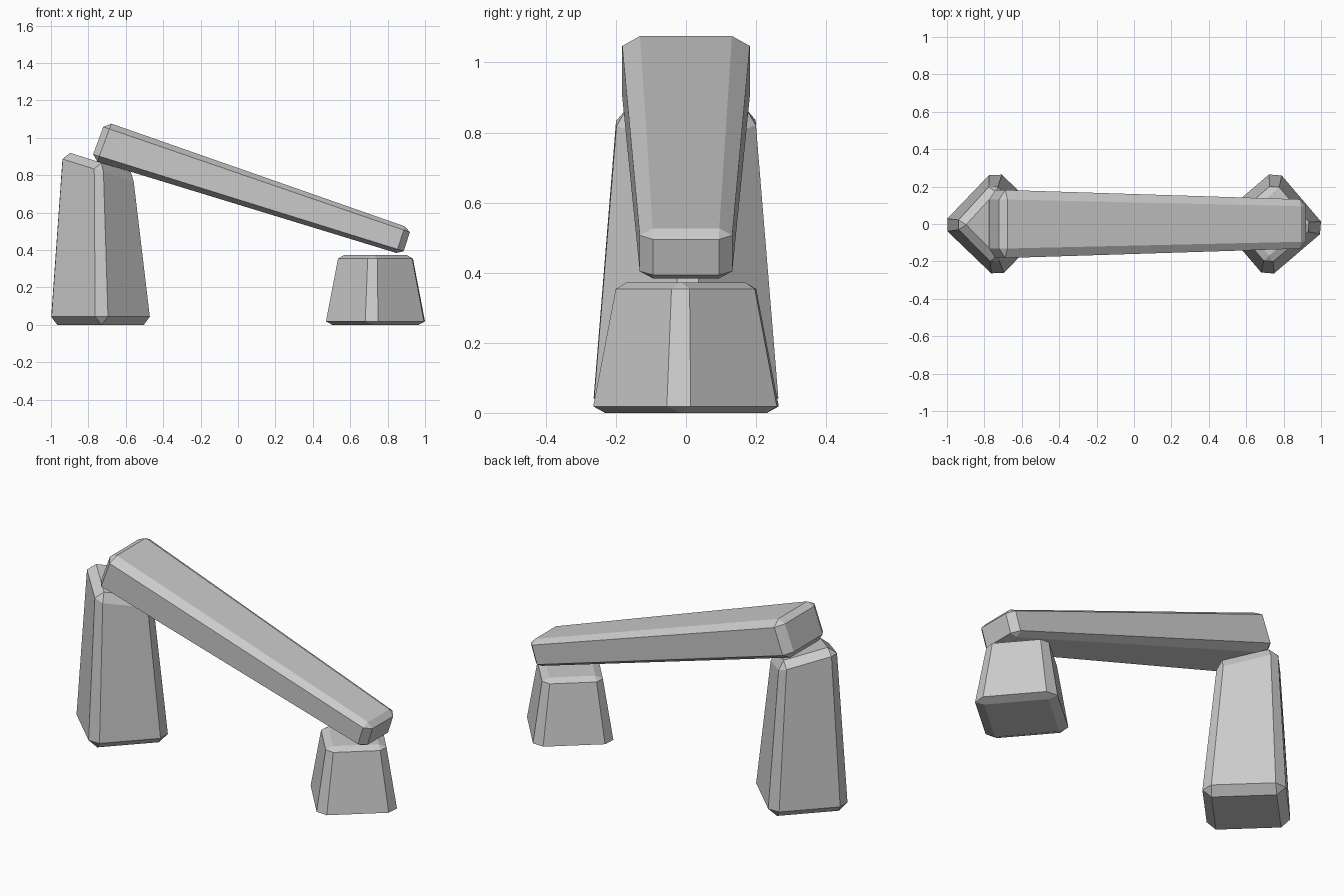
import bpy, bmesh
from math import radians, sin, cos, pi
from mathutils import Vector, Matrix

if "Cube" in bpy.data.objects:
    bpy.data.objects.remove(bpy.data.objects["Cube"])


def block(name, low, high, fu, fv, fw, tilt=0.0):
    """Chamfered box stretched between two four-cornered ends; fu/fv/fw = chamfer fraction per axis."""
    bm = bmesh.new()
    bmesh.ops.create_cube(bm, size=1)
    size = Vector((1 / fu, 1 / fv, 1 / fw))
    bmesh.ops.scale(bm, vec=size, verts=bm.verts)
    bmesh.ops.bevel(bm, geom=bm.edges[:], offset=1, segments=1, affect='EDGES')
    low, high = [Vector(p) for p in low], [Vector(p) for p in high]
    pivot = sum(high, Vector()) / 4
    spin = Matrix.Rotation(tilt, 3, 'Y')
    for v in bm.verts:
        u, t, w = (v.co[i] / size[i] + 0.5 for i in range(3))
        ends = [q[0].lerp(q[1], u).lerp(q[3].lerp(q[2], u), t) for q in (low, high)]
        v.co = ends[0].lerp(ends[1], w)
        if w > 0.5:
            v.co = pivot + spin @ (v.co - pivot)
    bmesh.ops.recalc_face_normals(bm, faces=bm.faces)
    mesh = bpy.data.meshes.new(name)
    bm.to_mesh(mesh)
    bm.free()
    bpy.context.collection.objects.link(bpy.data.objects.new(name, mesh))


def diamond(x, z, r, turn):
    return [(x + r * cos(turn + pi + i * pi / 2), r * sin(turn + pi + i * pi / 2), z) for i in range(4)]


def support(name, x, height, turn, tilt):
    turn = radians(turn)
    block(name, diamond(x, 0, 0.301, turn), diamond(x, height, 0.221, turn),
          0.115, 0.115, 0.05, radians(tilt))


# Two tapered standing stones, the taller one with a sloping top
support("tall_support", -0.735, 0.868, 1.2, 17.5)
support("short_support", 0.735, 0.372, -4.5, 0)


# Sloping slab, wider and thicker at its high end
def edge(left, right, wl, wr):
    return [(left[0], -wl, left[1]), (right[0], -wr, right[1]),
            (right[0], wr, right[1]), (left[0], wl, left[1])]


block("slab",
      edge((-0.785, 0.883), (0.88, 0.374), 0.183, 0.131),
      edge((-0.71, 1.087), (0.925, 0.515), 0.183, 0.131),
      0.02, 0.14, 0.14)
